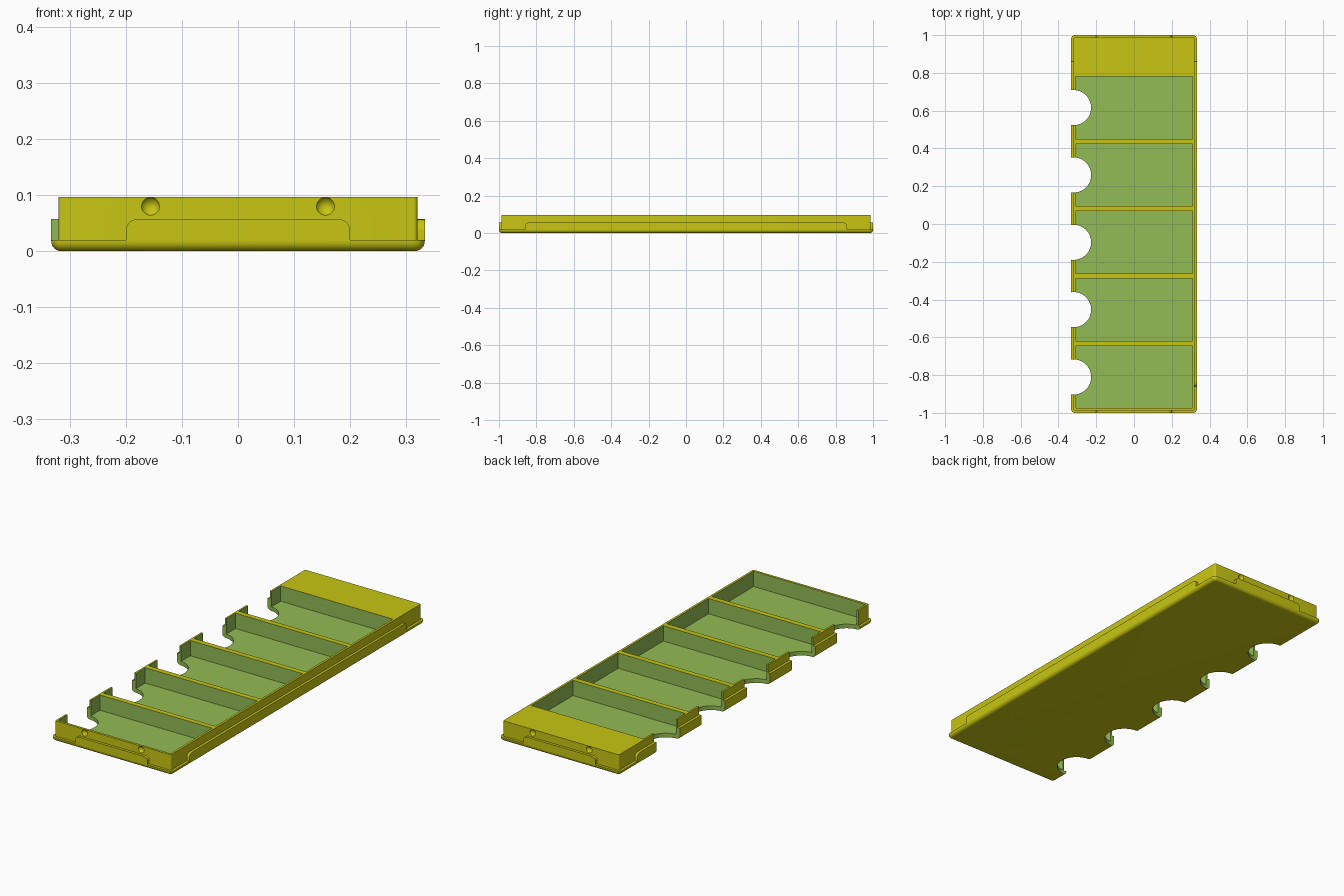
import bpy, bmesh
from math import cos, sin, pi, radians
from mathutils import Matrix, Vector

if "Cube" in bpy.data.objects:
    bpy.data.objects.remove(bpy.data.objects["Cube"], do_unlink=True)


def material(name, rgb):
    m = bpy.data.materials.new(name)
    m.use_nodes = True
    m.diffuse_color = (*rgb, 1)
    m.node_tree.nodes["Principled BSDF"].inputs["Base Color"].default_value = (*rgb, 1)
    return m


SLOTS = [material("yellow", (0.58, 0.565, 0.006)), material("green", (0.29, 0.50, 0.09))]
HALF_X, HALF_Y, TOP = 0.333, 1.0, 0.097
WALL = 0.013          # ledge between the base edge and the body
LEDGE, PAD_TOP, FILLET = 0.02, 0.057, 0.018
PITCH = 0.3565


def finish(bm, name, slot=0):
    bmesh.ops.recalc_face_normals(bm, faces=bm.faces)
    mesh = bpy.data.meshes.new(name)
    for f in bm.faces:
        f.material_index = slot
    bm.to_mesh(mesh)
    bm.free()
    for m in SLOTS:
        mesh.materials.append(m)
    ob = bpy.data.objects.new(name, mesh)
    bpy.context.collection.objects.link(ob)
    return ob


def stacked_slab(name, radius, rings):
    """Rounded rectangle layers given as (inset, height)."""
    bm = bmesh.new()
    loops = []
    for inset, z in rings:
        loop = []
        for k, (sx, sy) in enumerate([(1, 1), (-1, 1), (-1, -1), (1, -1)]):
            for i in range(7):
                a = (k + i / 6) * pi / 2
                loop.append(bm.verts.new((sx * (HALF_X - radius) + (radius - inset) * cos(a),
                                          sy * (HALF_Y - radius) + (radius - inset) * sin(a), z)))
        loops.append(loop)
    for low, high in zip(loops, loops[1:]):
        for i in range(len(low)):
            j = (i + 1) % len(low)
            bm.faces.new((low[i], low[j], high[j], high[i]))
    bm.faces.new(loops[0][::-1])
    bm.faces.new(loops[-1])
    return finish(bm, name)


def box(name, low, high, slot=0, round_axis=None):
    """Box; with round_axis its top edges along that axis are rounded."""
    bm = bmesh.new()
    low, high = Vector(low), Vector(high)
    bmesh.ops.create_cube(bm, size=1, matrix=Matrix.Translation((low + high) / 2)
                          @ Matrix.Diagonal((*(high - low), 1)))
    if round_axis is not None:
        edges = [e for e in bm.edges if all(v.co.z > high.z - 0.001 for v in e.verts)
                 and abs((e.verts[0].co - e.verts[1].co)[round_axis]) > 0.1]
        bmesh.ops.bevel(bm, geom=edges, offset=0.02, segments=6, profile=0.5, affect='EDGES')
    return finish(bm, name, slot)


def cylinder(name, x, y, radius):
    bm = bmesh.new()
    bmesh.ops.create_cone(bm, cap_ends=True, segments=64, radius1=radius, radius2=radius,
                          depth=0.4, matrix=Matrix.Translation((x, y, 0.05)))
    return finish(bm, name, 1)


def ball(name, location, radius):
    bm = bmesh.new()
    bmesh.ops.create_uvsphere(bm, u_segments=24, v_segments=16, radius=radius,
                              matrix=Matrix.Translation(location))
    return finish(bm, name)


def combine(target, tool, operation):
    tool.hide_render = True
    mod = target.modifiers.new("join", 'BOOLEAN')
    mod.object, mod.operation, mod.solver = tool, operation, 'EXACT'
    bpy.context.view_layer.objects.active = target
    bpy.ops.object.modifier_apply(modifier=mod.name)
    bpy.data.objects.remove(tool, do_unlink=True)


# Base plate with a rounded lower edge
arc = [i * pi / 12 for i in range(7)]
tray = stacked_slab("compartment_tray", 0.02,
                    [(FILLET * (1 - sin(a)), FILLET * (1 - cos(a))) for a in arc] + [(0, LEDGE)])

# Upper body and the raised pads around it
combine(tray, stacked_slab("upper_body", 0.02, [(WALL, 0.01), (WALL, TOP)]), 'UNION')
combine(tray, box("end_pads", (-0.2, -HALF_Y, 0.019), (0.2, HALF_Y, PAD_TOP), 0, 1), 'UNION')
combine(tray, box("side_pads", (-HALF_X, -0.86, 0.019), (HALF_X, 0.86, PAD_TOP), 0, 0), 'UNION')

# Five pockets, each with a finger notch through the right wall
for i in range(5):
    y = -0.81 + i * PITCH
    combine(tray, box("pocket", (-0.311, y - 0.165, 0.0205), (0.309, y + 0.165, 0.2), 1), 'DIFFERENCE')
    combine(tray, cylinder("notch", -0.32, y, 0.093), 'DIFFERENCE')

# Shallow round dimples on both ends
for end in (-1, 1):
    for side in (-1, 1):
        spot = (side * 0.156, end * (HALF_Y - WALL + 0.008), 0.08)
        combine(tray, ball("dimple", spot, 0.018), 'DIFFERENCE')

bpy.ops.object.select_all(action='DESELECT')
tray.select_set(True)
bpy.context.view_layer.objects.active = tray
bpy.ops.object.shade_smooth_by_angle(angle=radians(30))
